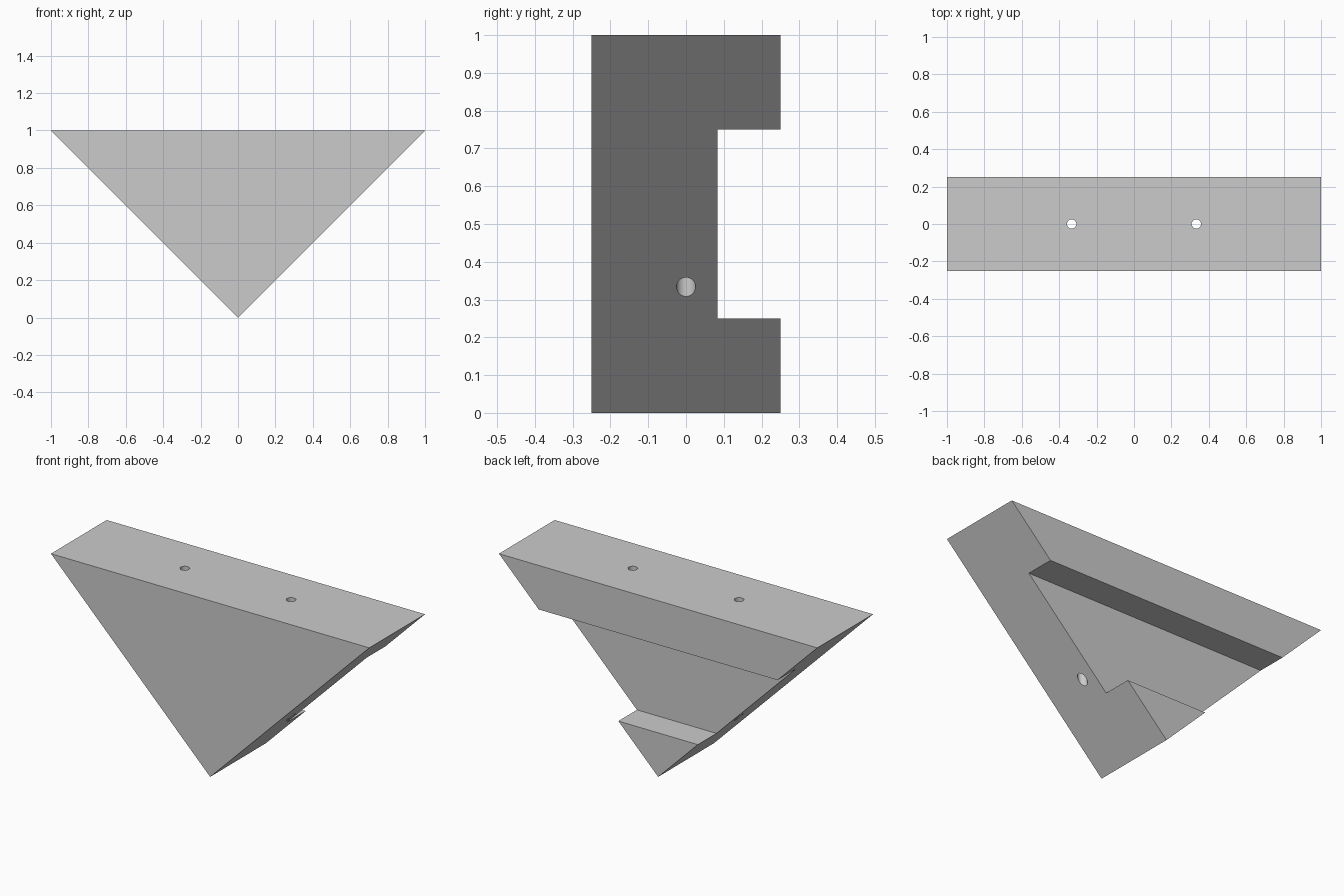
import bpy, bmesh
from mathutils import Matrix

if "Cube" in bpy.data.objects:
    bpy.data.objects.remove(bpy.data.objects["Cube"])

grey = bpy.data.materials.new("light_grey")
grey.diffuse_color = (0.6, 0.6, 0.6, 1)
grey.use_nodes = True
grey.node_tree.nodes["Principled BSDF"].inputs["Base Color"].default_value = grey.diffuse_color


def make_object(name, bm):
    bmesh.ops.recalc_face_normals(bm, faces=bm.faces)
    mesh = bpy.data.meshes.new(name)
    bm.to_mesh(mesh)
    bm.free()
    mesh.materials.append(grey)
    obj = bpy.data.objects.new(name, mesh)
    bpy.context.collection.objects.link(obj)
    return obj


def cut(target, cutter):
    mod = target.modifiers.new(cutter.name, 'BOOLEAN')
    mod.operation = 'DIFFERENCE'
    mod.solver = 'EXACT'
    mod.object = cutter
    bpy.context.view_layer.objects.active = target
    bpy.ops.object.modifier_apply(modifier=mod.name)
    bpy.data.objects.remove(cutter)


# Triangular wedge body, point down
bm = bmesh.new()
profile = [bm.verts.new((x, -0.25, z)) for x, z in ((0, 0), (1, 1), (-1, 1))]
face = bm.faces.new(profile)
ext = bmesh.ops.extrude_face_region(bm, geom=[face])["geom"]
bmesh.ops.translate(bm, vec=(0, 0.5, 0),
                    verts=[v for v in ext if isinstance(v, bmesh.types.BMVert)])
body = make_object("wedge_bracket", bm)

# Full-width channel across the back
bm = bmesh.new()
bmesh.ops.create_cube(bm, size=1, matrix=Matrix.Translation((0, 0.3333, 0.5))
                      @ Matrix.Diagonal((3, 0.5, 0.5, 1)))
cut(body, make_object("back_channel_cutter", bm))

# Two vertical screw holes
for x in (-1 / 3, 1 / 3):
    bm = bmesh.new()
    bmesh.ops.create_cone(bm, cap_ends=True, segments=32, radius1=0.025, radius2=0.025,
                          depth=2, matrix=Matrix.Translation((x, 0, 0.5)))
    cut(body, make_object("screw_hole_cutter", bm))

body.select_set(True)
bpy.context.view_layer.objects.active = body
bpy.ops.object.shade_smooth_by_angle()
